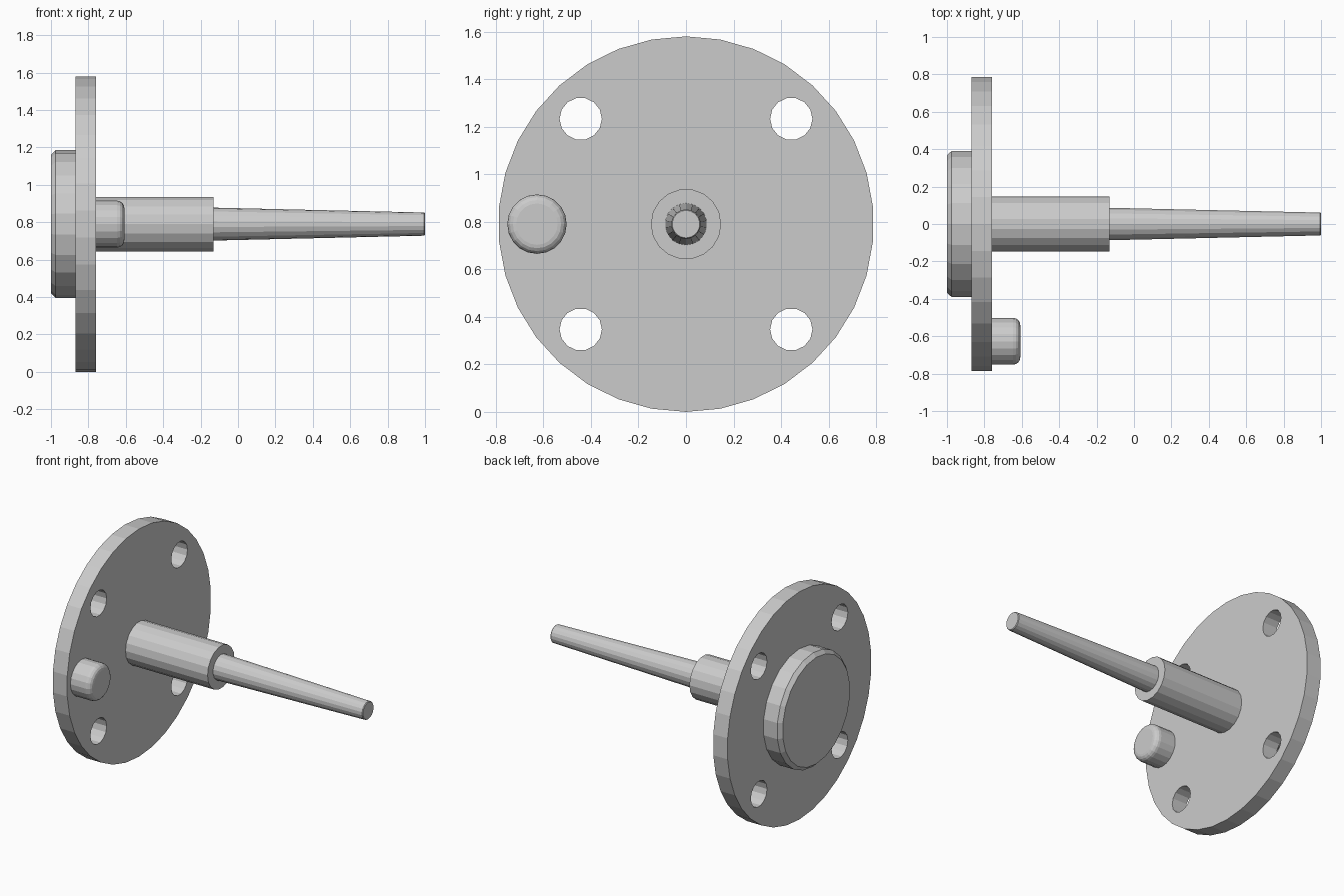
import bpy, bmesh, math

if "Cube" in bpy.data.objects:
    bpy.data.objects.remove(bpy.data.objects["Cube"])

CZ = 0.79  # height of the main axis


def lathe(name, profile, sides, cy=0.0, cz=CZ, start=90.0, smooth=None):
    """Revolve (x, radius) points around an axis parallel to x, with flat end caps."""
    bm = bmesh.new()
    rings = []
    for x, r in profile:
        ring = []
        for i in range(sides):
            a = math.radians(start) + 2 * math.pi * i / sides
            ring.append(bm.verts.new((x, cy + r * math.cos(a), cz + r * math.sin(a))))
        rings.append(ring)
    for a, b in zip(rings, rings[1:]):
        for i in range(sides):
            j = (i + 1) % sides
            bm.faces.new((a[i], a[j], b[j], b[i]))
    bm.faces.new(rings[0])
    bm.faces.new(rings[-1])
    bmesh.ops.recalc_face_normals(bm, faces=bm.faces)
    mesh = bpy.data.meshes.new(name)
    bm.to_mesh(mesh)
    bm.free()
    obj = bpy.data.objects.new(name, mesh)
    bpy.context.collection.objects.link(obj)
    if smooth:
        bpy.ops.object.select_all(action='DESELECT')
        obj.select_set(True)
        bpy.context.view_layer.objects.active = obj
        bpy.ops.object.shade_smooth_by_angle(angle=math.radians(smooth))
    return obj


# Flange disc with four bolt holes
flange = lathe("flange_disc", [(-0.87, 0.79), (-0.76, 0.79)], 34)
for sy in (-1, 1):
    for sz in (-1, 1):
        cutter = lathe("bolt_hole_cutter", [(-0.95, 0.089), (-0.68, 0.089)], 14,
                       cy=sy * 0.443, cz=CZ + sz * 0.443, start=0)
        cutter.hide_render = True
        cutter.hide_set(True)
        mod = flange.modifiers.new("bolt_hole", 'BOOLEAN')
        mod.operation = 'DIFFERENCE'
        mod.solver = 'EXACT'
        mod.object = cutter

# Chamfered hub on the back of the flange
lathe("back_hub", [(-1.0, 0.37), (-0.975, 0.395), (-0.87, 0.395)], 22)

# Thick collar and tapered spindle
lathe("collar", [(-0.76, 0.148), (-0.13, 0.148)], 18, start=0)
lathe("tapered_spindle", [(-0.13, 0.088), (0.995, 0.062), (1.0, 0.058)], 18)

# Rounded off-centre drive pin
R, B, TIP = 0.125, 0.038, -0.608
edge = [(TIP - B + B * math.sin(t), R - B + B * math.cos(t))
        for t in (math.radians(d) for d in (0, 22.5, 45, 67.5, 90))]
lathe("drive_pin", [(-0.76, R)] + edge, 20, cy=-0.627)
